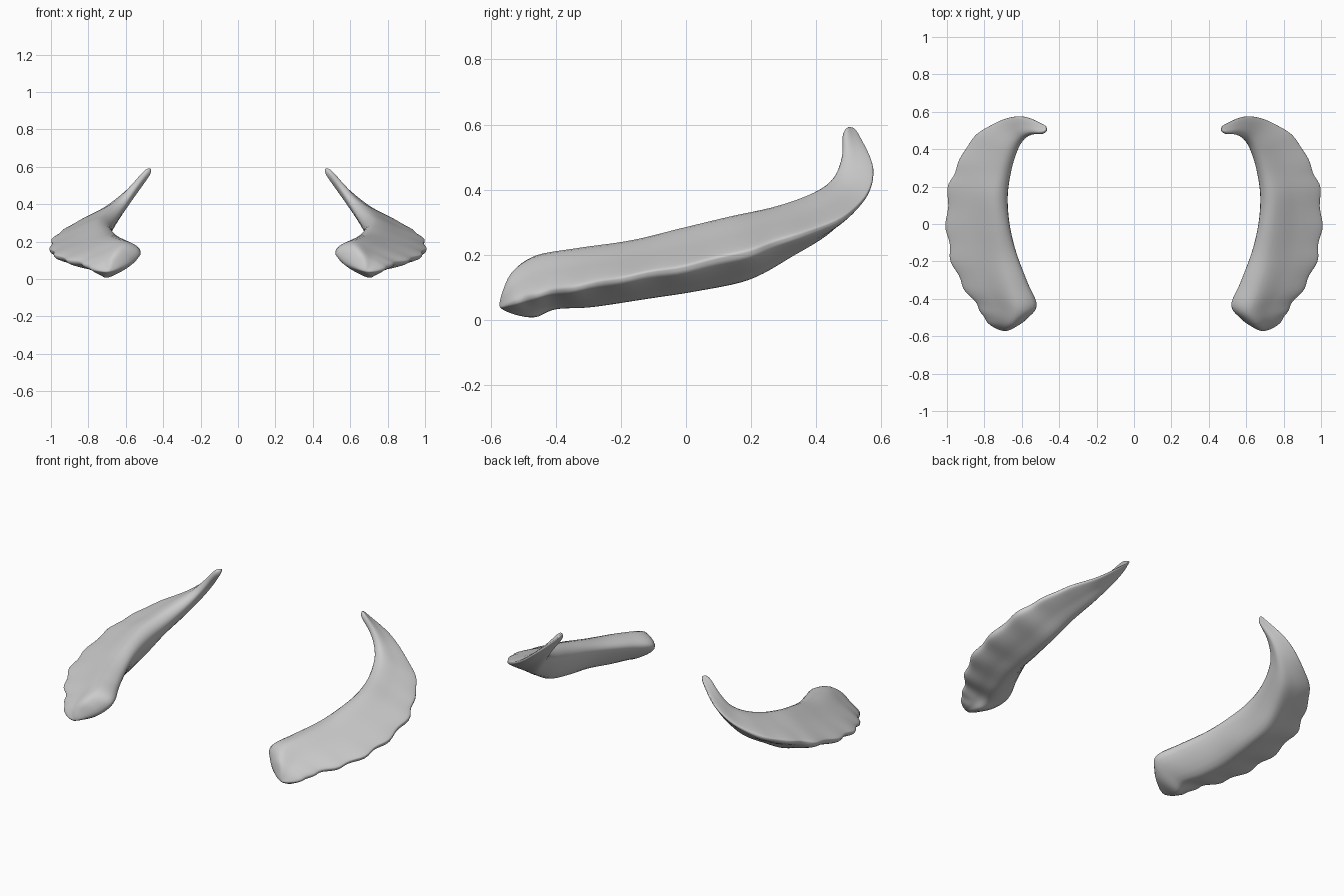
import bpy, bmesh, math
from mathutils import Vector

cube = bpy.data.objects.get("Cube")
if cube:
    bpy.data.objects.remove(cube)

grey = bpy.data.materials.new("light_grey")
grey.use_nodes = True
colour = (0.6, 0.6, 0.6, 1)
grey.diffuse_color = colour
grey.node_tree.nodes["Principled BSDF"].inputs["Base Color"].default_value = colour

# Blade stations from front to tip: inner edge, outer edge, bulge above, bulge below
STATIONS = [
    ((.62, -.54, .06), (.76, -.545, .045), .045, .035),
    ((.56, -.49, .09), (.80, -.50, .06), .08, .07),
    ((.52, -.43, .14), (.84, -.43, .08), .08, .08),
    ((.57, -.31, .17), (.92, -.32, .10), .07, .10),
    ((.63, -.15, .20), (.98, -.17, .13), .06, .11),
    ((.665, 0, .23), (1, 0, .16), .065, .12),
    ((.675, .15, .26), (.99, .19, .205), .07, .12),
    ((.655, .29, .30), (.94, .32, .25), .06, .09),
    ((.62, .40, .36), (.86, .46, .30), .045, .07),
    ((.585, .455, .42), (.72, .55, .375), .03, .045),
    ((.54, .48, .49), (.60, .575, .465), .025, .03),
    ((.485, .483, .57), (.49, .535, .56), .018, .018),
]
FRONT_POLE = Vector((.69, -.572, .04))
TIP_POLE = Vector((.468, .51, .59))
STEPS, AROUND = 6, 5


def catmull(p, q, r, s, t):
    """Smooth curve from q to r."""
    return 0.5 * (2 * q + (r - p) * t + (2 * p - 5 * q + 4 * r - s) * t * t
                  + (3 * q - p - 3 * r + s) * t ** 3)


def section(index):
    """Eight points round the blade: crest on top, keel below, thin outer edge."""
    inner, outer, above, below = STATIONS[index]
    inner, outer = Vector(inner), Vector(outer)
    mids = [(Vector(s[0]) + Vector(s[1])) / 2 for s in STATIONS]
    mids = [FRONT_POLE] + mids + [TIP_POLE]
    along = mids[index + 2] - mids[index]
    up = (outer - inner).cross(along).normalized()
    f = min(1, index / 5)
    crest, keel = .32 - .17 * f, .6 - .3 * f
    shape = [(0, 0), (crest, above), ((crest + 1) / 2, above * .62), (.94, above * .25),
             (1, 0), (.94, -below * .25), ((keel + 1) / 2, -below * .68), (keel, -below)]
    return [inner.lerp(outer, u) + up * h for u, h in shape]


def blade_rings():
    sections = [section(i) for i in range(len(STATIONS))]
    sections = [[FRONT_POLE] * 8] + sections + [[TIP_POLE] * 8]
    # Opposite points beyond each pole make the ends round
    flip = lambda ring: ring[4:] + ring[:4]
    sections = [flip(sections[1])] + sections + [flip(sections[-2])]
    rings = []
    for i in range(1, len(sections) - 2):
        for k in range(STEPS):
            t = k / STEPS
            ring = [catmull(*[sections[i + d][j] for d in (-1, 0, 1, 2)], t) for j in range(8)]
            # Scalloped outer edge, fading out toward both ends
            s = i + t
            fade = max(0, math.sin(math.pi * (s - 2) / 9)) if 2 < s < 11 else 0
            wave = .009 * fade * math.sin(2 * math.pi * s * .9)
            push = (ring[4] - ring[0]).normalized() * wave if fade else Vector()
            for j, weight in ((2, .2), (3, .8), (4, 1), (5, 1), (6, .5)):
                ring[j] = ring[j] + push * weight
            rings.append([catmull(*[ring[(j + d) % 8] for d in (-1, 0, 1, 2)], a / AROUND)
                          for j in range(8) for a in range(AROUND)])
    return rings[1:]


def make_blade(name, side):
    bm = bmesh.new()
    place = lambda p: bm.verts.new((p.x * side, p.y, p.z))
    rings = [[place(p) for p in ring] for ring in blade_rings()]
    count = len(rings[0])
    for a, b in zip(rings, rings[1:]):
        for j in range(count):
            n = (j + 1) % count
            bm.faces.new((a[j], a[n], b[n], b[j]))
    # Rounded end caps
    for ring, pole in ((rings[0], FRONT_POLE), (rings[-1], TIP_POLE)):
        centre = place(pole)
        for j in range(count):
            bm.faces.new((ring[j], ring[(j + 1) % count], centre))
    bmesh.ops.recalc_face_normals(bm, faces=bm.faces)
    for face in bm.faces:
        face.smooth = True
    mesh = bpy.data.meshes.new(name)
    bm.to_mesh(mesh)
    bm.free()
    mesh.materials.append(grey)
    bpy.context.collection.objects.link(bpy.data.objects.new(name, mesh))


make_blade("left_curved_horn", 1)
make_blade("right_curved_horn", -1)
